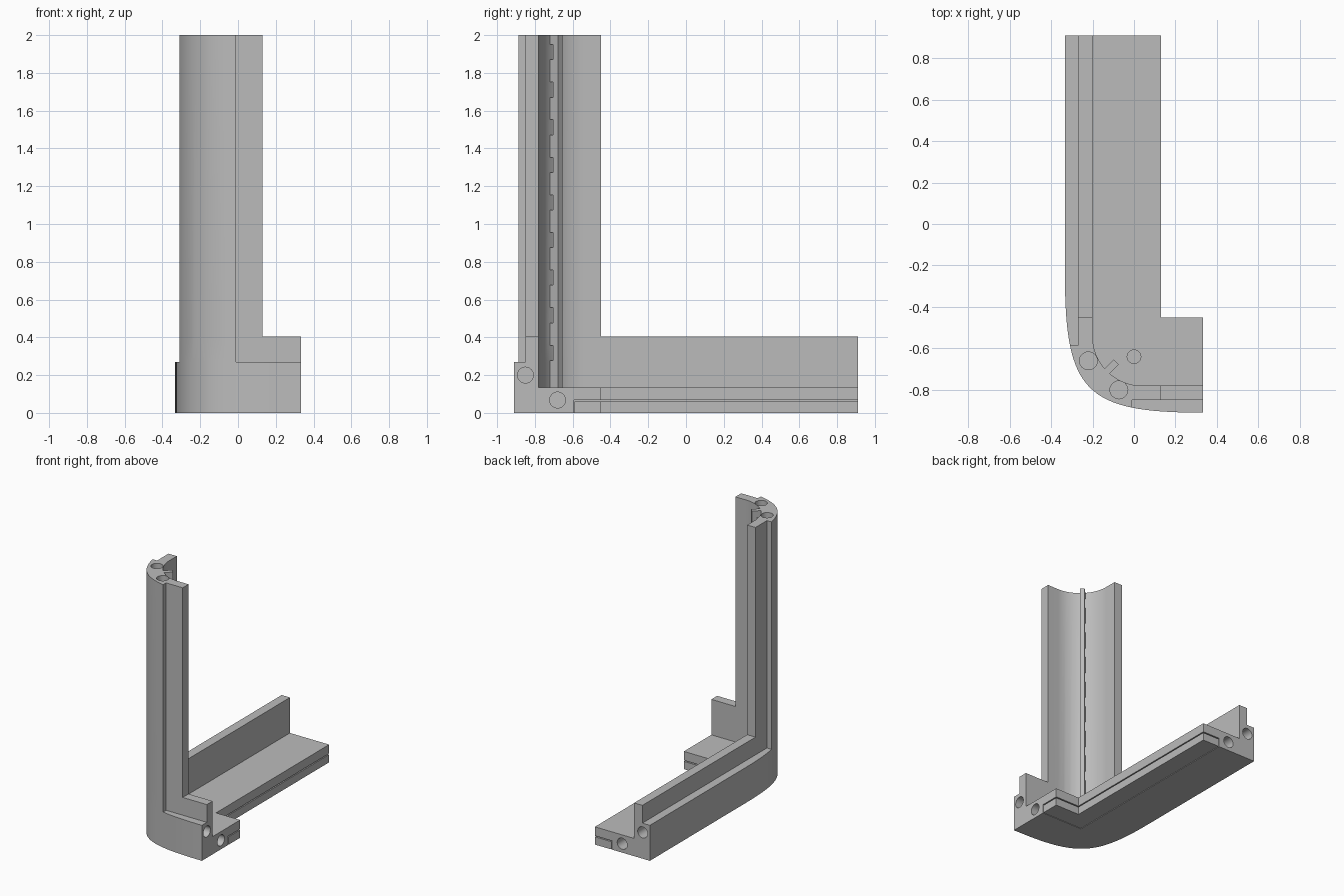
import bpy, bmesh, math
from mathutils import Vector

if "Cube" in bpy.data.objects:
    bpy.data.objects.remove(bpy.data.objects["Cube"])

# Main dimensions
LEFT, FRONT, RIGHT, BACK = -0.333, -0.91, 0.333, 0.91
INNER_X, INNER_Y = 0.13, -0.45      # free edges of the two floor arms
WALL_X, WALL_Y = -0.20, -0.78       # inner faces of the upright walls
LIP_X, LIP_Y = -0.27, -0.85         # outer faces of the upright walls
FLOOR, SHELF, WALL, TOP = 0.135, 0.27, 0.405, 2.0

grey = bpy.data.materials.new("mid_grey")
grey.use_nodes = True
grey.diffuse_color = (0.5, 0.5, 0.5, 1)
grey.node_tree.nodes["Principled BSDF"].inputs["Base Color"].default_value = (0.5, 0.5, 0.5, 1)


def new_object(name, bm):
    bmesh.ops.recalc_face_normals(bm, faces=bm.faces)
    mesh = bpy.data.meshes.new(name)
    bm.to_mesh(mesh)
    bm.free()
    mesh.materials.append(grey)
    obj = bpy.data.objects.new(name, mesh)
    bpy.context.collection.objects.link(obj)
    return obj


def prism(name, outline, z0, z1):
    """Extrude a flat outline from z0 to z1."""
    bm = bmesh.new()
    face = bm.faces.new([bm.verts.new((x, y, z0)) for x, y in outline])
    top = bmesh.ops.extrude_face_region(bm, geom=[face])["geom"]
    verts = [v for v in top if isinstance(v, bmesh.types.BMVert)]
    bmesh.ops.translate(bm, verts=verts, vec=(0, 0, z1 - z0))
    return new_object(name, bm)


def rod(centre, axis, radius, length):
    """Round cutter centred on a point."""
    bm = bmesh.new()
    bmesh.ops.create_cone(bm, cap_ends=True, segments=32, radius1=radius,
                          radius2=radius, depth=length)
    turn = Vector((0, 0, 1)).rotation_difference(Vector(axis)).to_matrix()
    bmesh.ops.rotate(bm, verts=bm.verts, matrix=turn)
    bmesh.ops.translate(bm, verts=bm.verts, vec=centre)
    return new_object("cutter", bm)


def combine(target, others, operation):
    """Apply booleans and discard the helper objects."""
    bpy.context.view_layer.objects.active = target
    for other in others:
        mod = target.modifiers.new("bool", "BOOLEAN")
        mod.operation = operation
        mod.solver = "EXACT"
        mod.object = other
        bpy.ops.object.modifier_apply(modifier=mod.name)
        bpy.data.objects.remove(other)


# Outer corner curve, from the left side round to the front
def corner_curve(steps=32, tight=0.15):
    size = RIGHT - LEFT

    def ease(t):
        return size * (t ** 3 + 3 * t * t * (1 - t) * tight)
    return [(LEFT + ease(i / steps), FRONT + ease(1 - i / steps))
            for i in range(steps + 1)]


curve = corner_curve()
body_curve = curve[8:25]

# Concave inner corner, listed from the front wall back to the left wall
R = 0.24
CX, CY = WALL_X + R, WALL_Y + R
arc = [(CX - R * math.sin(a), CY - R * math.cos(a))
       for a in (math.pi / 2 * i / 24 for i in range(25))]


def upright_outline(x_end, y_end):
    """Rounded corner body with a wall running off along each arm."""
    return ([(LIP_X, y_end), (LIP_X, body_curve[0][1])] + body_curve
            + [(body_curve[-1][0], LIP_Y), (x_end, LIP_Y), (x_end, WALL_Y)]
            + arc + [(WALL_X, y_end)])


def floor_corner(x_in, y_in):
    """L-shaped strip along the free edges of the floor."""
    return [(x_in, BACK), (x_in, y_in), (RIGHT, y_in),
            (RIGHT, INNER_Y), (INNER_X, INNER_Y), (INNER_X, BACK)]


# Floor with room for the bottom cover, and its screw hole
frame = prism("corner_frame", [(LEFT, BACK)] + curve + [
    (RIGHT, INNER_Y), (INNER_X, INNER_Y), (INNER_X, BACK)], 0, FLOOR)
E = 0.05
recess = prism("cutter", [(-0.014, BACK + E), (-0.014, -0.594), (RIGHT + E, -0.594),
                          (RIGHT + E, INNER_Y + E), (INNER_X + E, INNER_Y + E),
                          (INNER_X + E, BACK + E)], -E, 0.067)
holes = [rod((-0.10, BACK, 0.068), (0, 1, 0), 0.042, 0.4),
         rod((RIGHT, -0.68, 0.068), (1, 0, 0), 0.042, 0.4),
         rod((0, -0.64, FLOOR), (0, 0, 1), 0.033, 0.15)]
combine(frame, [recess] + holes, "DIFFERENCE")

# Outer shelf, low walls and tall column
shelf = prism("shelf", [(LEFT, BACK)] + curve + [(RIGHT, WALL_Y)] + arc
              + [(WALL_X, BACK)], FLOOR, SHELF)
combine(shelf, [rod((-0.272, BACK, 0.2), (0, 1, 0), 0.042, 0.4),
                rod((RIGHT, -0.85, 0.2), (1, 0, 0), 0.042, 0.4)], "DIFFERENCE")
walls = prism("walls", upright_outline(RIGHT, BACK), SHELF, WALL)
column = prism("column", upright_outline(INNER_X, INNER_Y), WALL, TOP)
combine(column, [rod((-0.22, -0.66, TOP), (0, 0, 1), 0.043, 0.4),
                 rod((-0.073, -0.80, TOP), (0, 0, 1), 0.043, 0.4)], "DIFFERENCE")
combine(frame, [shelf, walls, column], "UNION")

# Bottom cover strip, separated by a fine gap
cover = prism("bottom_cover", floor_corner(-0.009, -0.589), 0, 0.059)

# Ridge inside the column, with tie slots at its root
root = Vector((CX, CY)) - Vector((R, R)) / math.sqrt(2)
along = Vector((1, 1)).normalized()
across = Vector((1, -1)).normalized()


def diagonal_box(name, s0, s1, half, z0, z1):
    corners = [(s0, -half), (s1, -half), (s1, half), (s0, half)]
    return prism(name, [tuple(root + along * s + across * w) for s, w in corners], z0, z1)


ridge = diagonal_box("inner_ridge", -0.01, 0.063, 0.017, FLOOR, TOP)
combine(ridge, [diagonal_box("cutter", -0.03, 0.026, 0.05, z - 0.04, z + 0.04)
                for z in (0.318 + 0.199 * i for i in range(9))], "DIFFERENCE")

# Smooth the curved faces, keep the edges crisp
bpy.ops.object.select_all(action="DESELECT")
for obj in (frame, cover, ridge):
    obj.select_set(True)
bpy.context.view_layer.objects.active = frame
bpy.ops.object.shade_smooth_by_angle(angle=math.radians(30))
